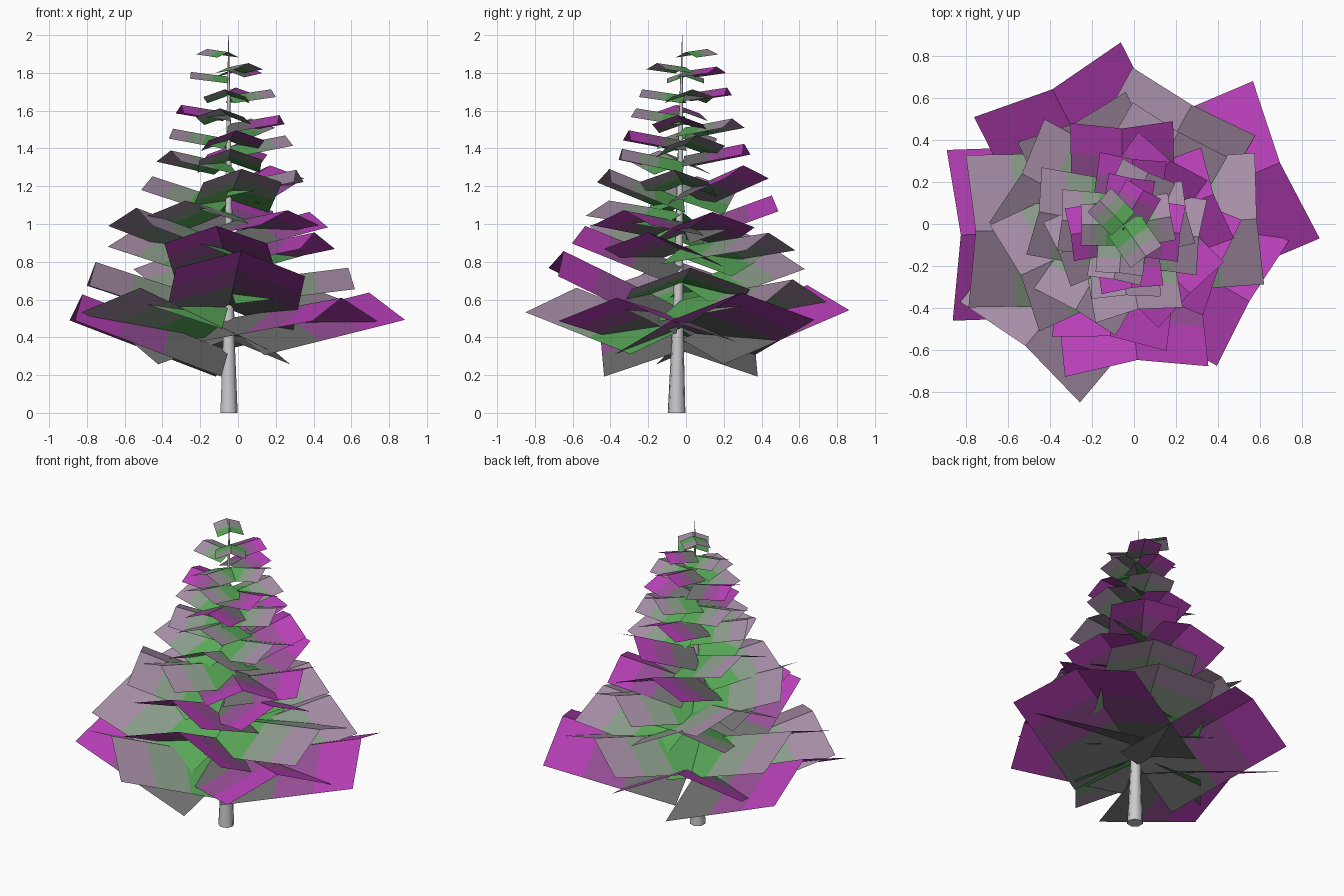
import bpy, math
from mathutils import Vector, Matrix

if "Cube" in bpy.data.objects:
    bpy.data.objects.remove(bpy.data.objects["Cube"])


def material(name, rgb):
    m = bpy.data.materials.new(name)
    m.diffuse_color = (*rgb, 1)
    m.use_nodes = True
    m.node_tree.nodes["Principled BSDF"].inputs["Base Color"].default_value = m.diffuse_color
    return m


# Two foliage tints, each fading from the trunk outwards
GREEN = [material("inner_green", (0.10, 0.40, 0.10)),
         material("middle_sage", (0.26, 0.34, 0.26)),
         material("outer_mauve", (0.38, 0.27, 0.38))]
PURPLE = [material("inner_plum", (0.16, 0.16, 0.16)),
          material("middle_purple", (0.32, 0.08, 0.32)),
          material("outer_magenta", (0.48, 0.05, 0.48))]


def make_object(name, verts, faces, mats=(), slots=None):
    mesh = bpy.data.meshes.new(name)
    mesh.from_pydata(verts, [], faces)
    for m in mats:
        mesh.materials.append(m)
    for i, poly in enumerate(mesh.polygons):
        if slots:
            poly.material_index = slots[i]
    obj = bpy.data.objects.new(name, mesh)
    bpy.context.collection.objects.link(obj)
    return obj


def axis_point(z):
    # slight lean of the trunk
    return Vector((-0.05, -0.05 + 0.015 * z, z))


# Trunk: tapered seven-sided pole
SIDES = 7
rings = [(0.0, 0.048), (0.35, 0.034), (0.8, 0.024), (1.3, 0.016), (1.7, 0.009), (2.0, 0.001)]
verts, faces = [], []
for z, r in rings:
    for k in range(SIDES):
        a = 2 * math.pi * k / SIDES
        verts.append(axis_point(z) + Vector((r * math.cos(a), r * math.sin(a), 0)))
for j in range(len(rings) - 1):
    for k in range(SIDES):
        n = (k + 1) % SIDES
        faces.append((j * SIDES + k, j * SIDES + n, (j + 1) * SIDES + n, (j + 1) * SIDES + k))
faces.append(tuple(reversed(range(SIDES))))
trunk = make_object("trunk", verts, faces)
for p in trunk.data.polygons:
    p.use_smooth = len(p.vertices) == 4


# Branch: square card, creased along its middle like a shallow roof
def branch(index, z, azimuth, length, tilt, mats, roll=0):
    drop, half = 0.178 * length, 0.49 * length
    place = (Matrix.Translation(axis_point(z) + Vector((0, 0.02, 0)))
             @ Matrix.Rotation(math.radians(azimuth), 4, 'Z')
             @ Matrix.Rotation(-math.radians(tilt), 4, 'Y')
             @ Matrix.Rotation(math.radians(roll), 4, 'X'))
    verts, faces, slots = [], [], []
    for t in (0, 0.4, 0.7, 1):
        for s in (-1, 0, 1):
            verts.append(place @ Vector((t * length, s * half, -drop * abs(s))))
    for c in range(3):
        for s in range(2):
            a = c * 3 + s
            faces.append((a, a + 3, a + 4, a + 1))
            slots.append(c)
    make_object(f"branch_{index:02d}", verts, faces, mats, slots)


# Lower branches: height, azimuth, length, tilt
lower = [
    (0.33, 182, 0.83, 21), (0.39, 117, 0.80, 21), (0.45, 23, 0.83, 13),
    (0.44, 230, 0.76, 17), (0.50, -30, 0.70, 9), (0.55, -84, 0.70, 26),
    (0.57, 181, 0.74, 18), (0.60, 61, 0.68, 9), (0.68, 115, 0.58, 18),
    (0.69, 4, 0.64, 7), (0.78, -97, 0.56, 22), (0.82, 152, 0.57, 16),
    (0.86, -22, 0.50, 11), (0.88, 60, 0.53, 8), (0.90, 205, 0.57, 19),
    (0.95, 20, 0.47, 14), (0.98, 91, 0.50, 20), (1.01, -45, 0.45, 8),
    (1.06, 240, 0.46, 8), (1.12, 170, 0.43, 18), (1.13, -80, 0.43, 22),
    (1.17, 55, 0.41, 20), (1.21, -8, 0.37, 12),
]
purple_lower = {0, 1, 2, 4, 5, 10, 12, 15, 16, 17, 21}
for i, row in enumerate(lower):
    branch(i, *row, PURPLE if i in purple_lower else GREEN,
           roll=-4 if row[1] == -84 else 0)

# Upper branches: height, azimuth; the size shrinks towards the tip
upper = [
    (1.32, 203), (1.33, -88), (1.36, 82), (1.41, 12), (1.44, -82), (1.45, 175),
    (1.51, 65), (1.53, -8), (1.57, -100), (1.59, 190), (1.68, 10), (1.68, -95),
    (1.69, 80), (1.78, 180), (1.81, 60), (1.83, -55), (1.91, 135),
]
for i, (z, azimuth) in enumerate(upper):
    branch(len(lower) + i, z, azimuth, 0.165 + 0.30 * (1.90 - z),
           6 + 10 * (1.9 - z), PURPLE if i % 5 in (2, 4) else GREEN)
